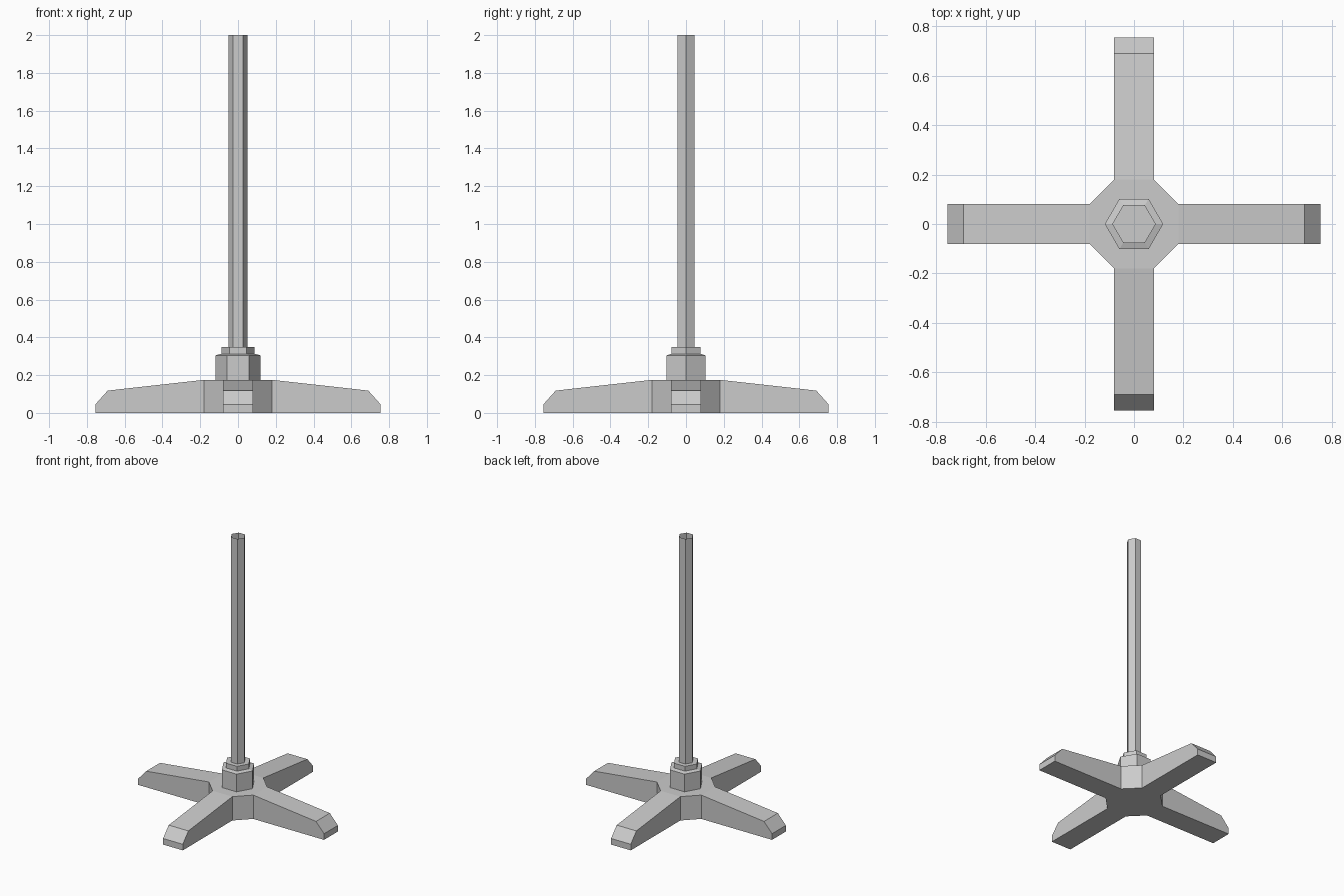
import bpy, bmesh
from math import radians, pi, cos, sin
from mathutils import Matrix, Vector

cube = bpy.data.objects.get("Cube")
if cube:
    bpy.data.objects.remove(cube, do_unlink=True)

grey = bpy.data.materials.new("steel grey")
grey.use_nodes = True
colour = (0.6, 0.6, 0.6, 1)
grey.diffuse_color = colour
grey.node_tree.nodes["Principled BSDF"].inputs["Base Color"].default_value = colour


def finish(bm, name):
    bmesh.ops.remove_doubles(bm, verts=bm.verts, dist=0.0005)
    bmesh.ops.recalc_face_normals(bm, faces=bm.faces)
    mesh = bpy.data.meshes.new(name)
    bm.to_mesh(mesh)
    bm.free()
    mesh.materials.append(grey)
    obj = bpy.data.objects.new(name, mesh)
    bpy.context.collection.objects.link(obj)
    return obj


def hex_stack(name, rings, cap=True):
    """Six-sided column through (radius, height) rings, corners along x."""
    bm = bmesh.new()
    loops = [[bm.verts.new((r * cos(i * pi / 3), r * sin(i * pi / 3), z))
              for i in range(6)] for r, z in rings]
    for low, high in zip(loops, loops[1:]):
        for i in range(6):
            j = (i + 1) % 6
            bm.faces.new((low[i], low[j], high[j], high[i]))
    if cap:
        bm.faces.new(loops[-1])
    return finish(bm, name)


# Cross-shaped foot: four tapered arms around an octagonal hub
HALF, HUB, TOP = 0.08, 0.18, 0.175
arm_profile = [(HUB, 0), (0.755, 0), (0.755, 0.045), (0.69, 0.118), (HUB, TOP)]
bm = bmesh.new()


def face(points, turn):
    bm.faces.new([bm.verts.new(turn @ Vector(p)) for p in points])


for k in range(4):
    turn = Matrix.Rotation(radians(90 * k), 3, 'Z')
    for side in (-HALF, HALF):
        face([(x, side, z) for x, z in arm_profile], turn)
    for (x1, z1), (x2, z2) in zip(arm_profile, arm_profile[1:]):
        face([(x1, -HALF, z1), (x1, HALF, z1), (x2, HALF, z2), (x2, -HALF, z2)], turn)
    # Slanted hub wall between neighbouring arms
    face([(HUB, HALF, 0), (HALF, HUB, 0), (HALF, HUB, TOP), (HUB, HALF, TOP)], turn)
# Hub top and underside
octagon = [(HUB, -HALF), (HUB, HALF), (HALF, HUB), (-HALF, HUB),
           (-HUB, HALF), (-HUB, -HALF), (-HALF, -HUB), (HALF, -HUB)]
for z in (0, TOP):
    face([(x, y, z) for x, y in octagon], Matrix.Identity(3))
finish(bm, "cross_foot")

# Socket nut with its collar, and the open-topped pole
hex_stack("socket_nut", [(0.118, TOP), (0.118, 0.305), (0.088, 0.313), (0.088, 0.348)])
hex_stack("pole", [(0.051, 0.348), (0.051, 2.0)], cap=False)
